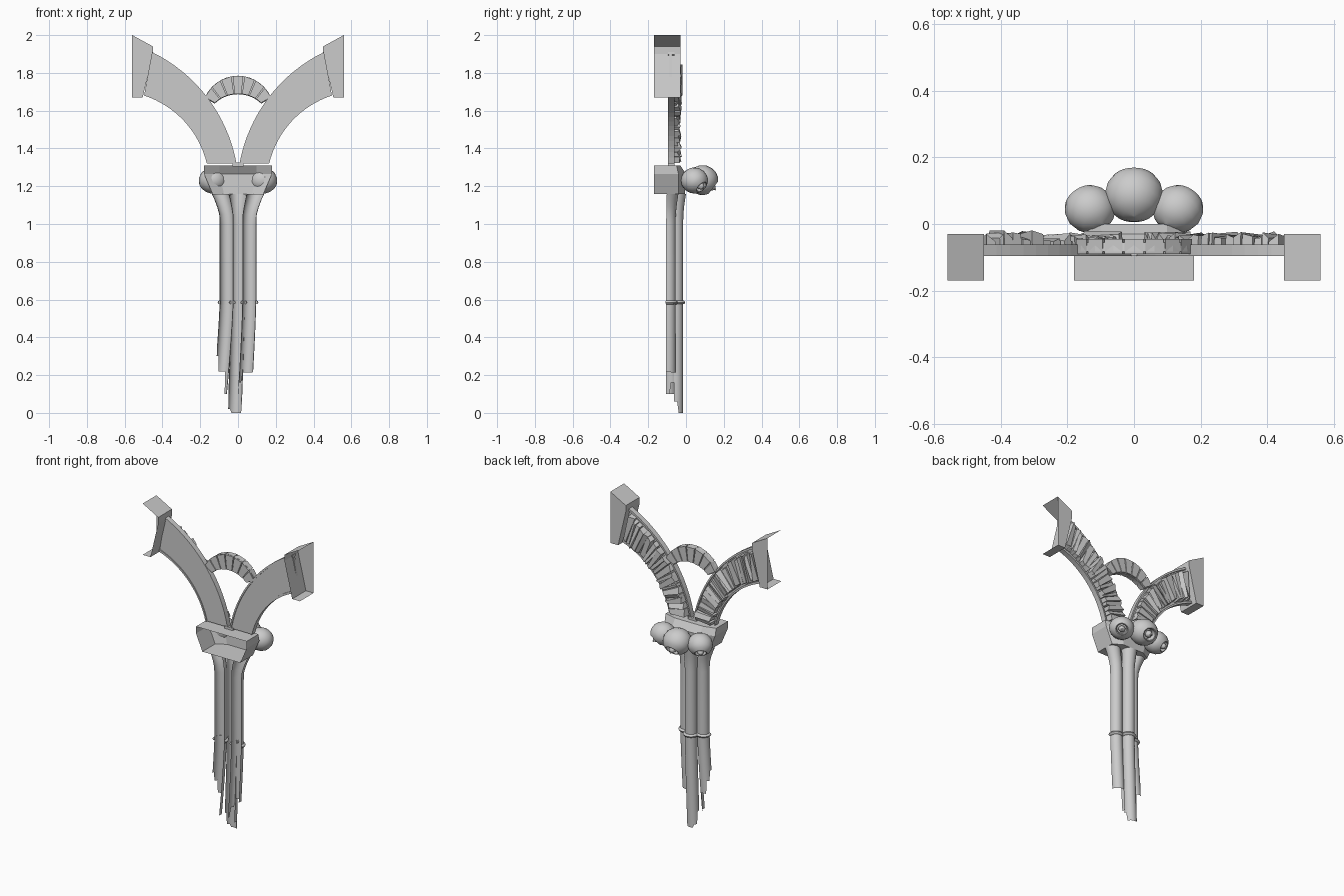
import bpy, bmesh, math, random
from mathutils import Vector

if "Cube" in bpy.data.objects:
    bpy.data.objects.remove(bpy.data.objects["Cube"])

random.seed(4)


def make(name, verts, faces, smooth=None):
    me = bpy.data.meshes.new(name)
    me.from_pydata([tuple(v) for v in verts], [], faces)
    bm = bmesh.new()
    bm.from_mesh(me)
    bmesh.ops.recalc_face_normals(bm, faces=bm.faces)
    bm.to_mesh(me)
    bm.free()
    ob = bpy.data.objects.new(name, me)
    bpy.context.collection.objects.link(ob)
    if smooth:
        bpy.ops.object.select_all(action='DESELECT')
        ob.select_set(True)
        bpy.context.view_layer.objects.active = ob
        bpy.ops.object.shade_smooth_by_angle(angle=math.radians(smooth))
    return ob


def loft(rows, close=False, caps=False):
    """Quads between equal-length rows of points."""
    n = len(rows[0])
    verts = [p for r in rows for p in r]
    faces = []
    for i in range(len(rows) - 1):
        for j in range(n if close else n - 1):
            k = (j + 1) % n
            faces.append((i * n + j, i * n + k, (i + 1) * n + k, (i + 1) * n + j))
    if caps:
        faces += [tuple(range(n)), tuple(range(len(verts) - n, len(verts)))]
    return verts, faces


def arc3(a, b, c):
    """Circular arc through three xz points, as a function of 0..1."""
    (ax, az), (bx, bz), (cx, cz) = a, b, c
    d = 2 * (ax * (bz - cz) + bx * (cz - az) + cx * (az - bz))
    A, B, C = ax * ax + az * az, bx * bx + bz * bz, cx * cx + cz * cz
    ox = (A * (bz - cz) + B * (cz - az) + C * (az - bz)) / d
    oz = (A * (cx - bx) + B * (ax - cx) + C * (bx - ax)) / d
    r = math.hypot(ax - ox, az - oz)
    t0, t1 = math.atan2(az - oz, ax - ox), math.atan2(cz - oz, cx - ox)
    return lambda t: Vector((ox + r * math.cos(t0 + (t1 - t0) * t), 0,
                             oz + r * math.sin(t0 + (t1 - t0) * t)))


def boxes(name, blocks):
    """One object from many 8-corner blocks (back 4, then front 4)."""
    verts, faces = [], []
    for b in blocks:
        o = len(verts)
        verts += b
        for f in ((0, 1, 2, 3), (4, 5, 6, 7), (0, 1, 5, 4), (1, 2, 6, 5), (2, 3, 7, 6), (3, 0, 4, 7)):
            faces.append(tuple(o + i for i in f))
    return make(name, verts, faces)


def at(p, y, s=1):
    return (p.x * s, y, p.z)


# Springing arches: rimmed panels packed with rough rubble stones
top = arc3((0.008, 1.32), (0.17, 1.68), (0.455, 1.91))
low = arc3((0.165, 1.32), (0.295, 1.555), (0.497, 1.68))
rim = [(0, -.096), (.06, -.096), (.06, -.09), (.94, -.09), (.94, -.096), (1, -.096),
       (1, -.062), (.94, -.062), (.94, -.074), (.06, -.074), (.06, -.062), (0, -.062)]
end_outline = [(.505, 1.67), (.45, 1.90), (.45, 1.94), (.56, 2.0)]
for side, s in (("left", -1), ("right", 1)):
    rows = [[at(top(i / 16).lerp(low(i / 16), u), y, s) for u, y in rim] for i in range(17)]
    make(side + "_arch_panel", *loft(rows, True, True))
    cuts = [.02 + .96 * i / 20 + random.uniform(-.014, .014) for i in range(21)]
    stones = []
    for t0, t1 in zip(cuts, cuts[1:]):
        sk = random.uniform(-.012, .012)
        u0, u1 = random.uniform(.07, .14), random.uniform(.86, .93)
        quad = [top(t0 + sk).lerp(low(t0 + sk), u0), top(t1 + sk - .004).lerp(low(t1 + sk - .004), u0),
                top(t1 - sk - .004).lerp(low(t1 - sk - .004), u1), top(t0 - sk).lerp(low(t0 - sk), u1)]
        mid = sum(quad, Vector()) / 4
        h = random.uniform(-.045, -.032)
        stones.append([at(p, -.08, s) for p in quad] +
                      [at(p.lerp(mid, .08), h + random.uniform(-.012, .014), s) for p in quad])
    boxes(side + "_arch_stones", stones)
    # End blocks, open towards the wall and the outer side
    pts = [(s * x, z) for x, z in [(.56, 1.67)] + end_outline]
    v = [(x, y, z) for y in (-.17, -.03) for x, z in pts]
    make(side + "_end_block", v, [(i, i + 1, i + 6, i + 5) for i in range(4)] + [(5, 6, 7, 8, 9)])

# Small round arch between the two springers
o, n = arc3((-.175, 1.67), (0, 1.785), (.175, 1.67)), arc3((-.125, 1.64), (0, 1.69), (.125, 1.64))
blocks = []
for i in range(7):
    a, b = i / 7 + .008, (i + 1) / 7 - .008
    q = [o(a), o(b), n(b), n(a)]
    blocks.append([at(p, -.09) for p in q] + [at(p, -.045) for p in q])
boxes("small_arch_stones", blocks)
blocks = [[at(p, y) for p in (o(i / 14), o((i + 1) / 14), n((i + 1) / 14), n(i / 14))]
          for i in range(14) for y in (-.082,)]
boxes("small_arch_core", [b + [(x * .99, -.055, z - .003) for x, y, z in b] for b in blocks])

# Capital: faceted shell, open towards the wall


def plan(w, y1, y2, z):
    return [(-w, -.17, z), (-w, y1, z), (-w * .55, y2, z), (w * .55, y2, z), (w, y1, z), (w, -.17, z)]


v, f = loft([plan(.135, -.04, -.005, 1.16), plan(.18, -.04, 0, 1.265), plan(.18, -.05, -.03, 1.31)])
make("capital", v, f + [(0, 1, 2, 3, 4, 5), (12, 13, 14, 15, 16, 17)])
boxes("springer_pad", [[(x, y, z) for x, z in ((-.03, 1.305), (.03, 1.305), (.03, 1.325), (-.03, 1.325))]
                       for y in (-.095,)] and
      [[(x, y, z) for y in (-.095, -.062)
        for x, z in ((-.03, 1.305), (.03, 1.305), (.03, 1.325), (-.03, 1.325))]])


# Curled leaf balls: hooded round bodies with a bud in the downward opening
hood = [(0, -1), (.38, -.93), (.7, -.72), (.92, -.4), (1, 0), (.92, .38), (.75, .66), (.5, .84),
        (.44, .82), (.42, .6), (.38, .45), (0, .42)]
bud = [(0, .3), (.22, .5), (.27, .72), (.17, .92), (.07, .97), (.06, 1.05), (0, 1.07)]
for name, c, out, r in (("middle", (0, .088, 1.232), (0, 1), .083),
                        ("left", (-.132, .045, 1.23), (-.6, .8), .072),
                        ("right", (.132, .045, 1.23), (.6, .8), .072)):
    d = Vector((out[0] * .8, out[1] * .8, -.6))
    q = d.to_track_quat('Z', 'Y')
    for part, prof in (("leaf_ball", hood), ("leaf_bud", bud)):
        rows = []
        for rad, h in prof:
            row = []
            for k in range(24):
                a = k * math.tau / 24
                p = q @ Vector((rad * math.cos(a), rad * math.sin(a), h)) * r
                row.append((c[0] + p.x * 1.06, c[1] + p.y, c[2] + p.z * .96))
            rows.append(row)
        make(name + "_" + part, *loft(rows, True), smooth=40)

# Shafts: open-backed half columns, flared at the top and broken off below
N = 16


def column(name, cx, cy, r, lean, breaks, flare):
    rows = []
    levels = [1.16, 1.13, 1.09, 1.05, 1.0, .8, .6, .5, .4, .3, .2, .1, 0]
    for z0 in levels:
        row = []
        for j in range(N + 1):
            a = math.radians(200 - 220 * j / N)
            stop = breaks[min(j * len(breaks) // N, len(breaks) - 1)]
            z = z0 if z0 >= .6 else stop + (.6 - stop) * z0 / .6
            k = max(0, (z - 1.03) / .13) ** 1.5
            b = max(0, (.6 - z) / .6) ** 1.3
            rr = r * (1 + .25 * k)
            row.append((cx + flare * k + lean * b + rr * math.cos(a), cy + .006 * k + rr * math.sin(a), z))
        rows.append(row)
    make(name, *loft(rows), smooth=35)


column("left_shaft", -.06, -.092, .037, -.045, [.36, .30, .22, .22, .10, .10], -.033)
column("right_shaft", .06, -.092, .037, -.03, [.10, .16, .215, .215, .215, .22], .033)
column("middle_shaft", 0, -.052, .037, -.018, [.10, .02, 0, 0, 0, .06], 0)

# Shaft ring: thin moulded collar around each shaft
for name, cx, cy in (("left", -.06, -.092), ("middle", 0, -.052), ("right", .06, -.092)):
    rows = []
    for j in range(N + 1):
        a = math.radians(200 - 220 * j / N)
        rows.append([(cx + q * math.cos(a), cy + q * math.sin(a), z) for q, z in
                     ((.036, .575), (.044, .577), (.048, .585), (.044, .593), (.036, .595))])
    make(name + "_shaft_ring", *loft(rows, True, True), smooth=50)
